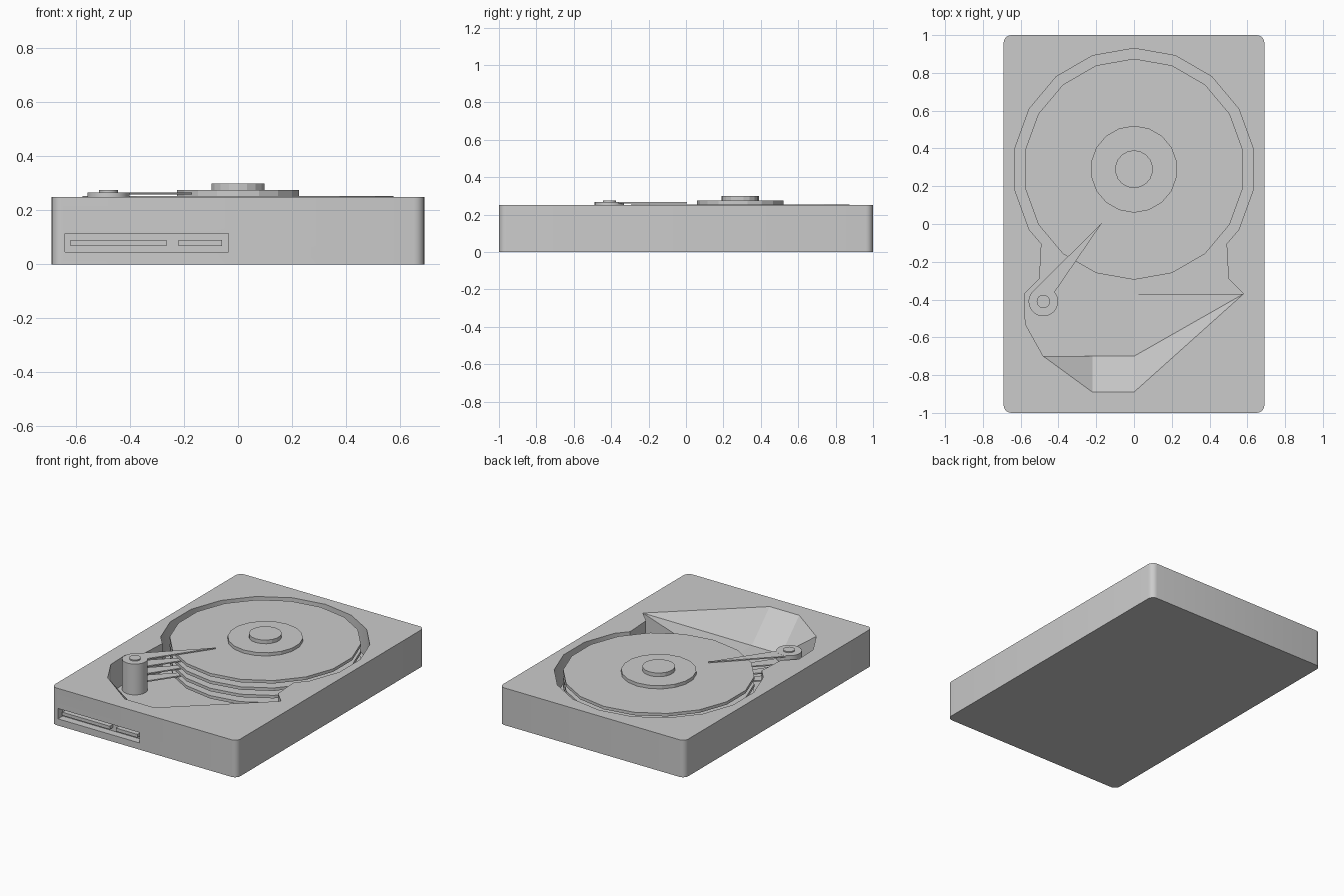
import bpy
import bmesh
from math import cos, sin, radians

default = bpy.data.objects.get("Cube")
if default:
    bpy.data.objects.remove(default, do_unlink=True)

TOP, FLOOR = 0.25, 0.06
SPINDLE = (0, 0.29)
PIVOT = (-0.48, -0.41)

grey = bpy.data.materials.new("light_grey")
grey.use_nodes = True
grey.diffuse_color = (0.6, 0.6, 0.6, 1)
grey.node_tree.nodes["Principled BSDF"].inputs["Base Color"].default_value = (0.6, 0.6, 0.6, 1)


def finish(name, bm):
    mesh = bpy.data.meshes.new(name)
    bm.to_mesh(mesh)
    bm.free()
    obj = bpy.data.objects.new(name, mesh)
    bpy.context.collection.objects.link(obj)
    mesh.materials.append(grey)
    return obj


def prism(name, outline, z0, z1):
    """Extrude a flat outline from z0 to z1."""
    bm = bmesh.new()
    face = bm.faces.new([bm.verts.new((x, y, z0)) for x, y in outline])
    out = bmesh.ops.extrude_face_region(bm, geom=[face])
    top = [v for v in out["geom"] if isinstance(v, bmesh.types.BMVert)]
    bmesh.ops.translate(bm, verts=top, vec=(0, 0, z1 - z0))
    bmesh.ops.recalc_face_normals(bm, faces=bm.faces)
    return finish(name, bm)


def ring(center, radius, start=-90, stop=270, step=20):
    """Points around a circle, in degrees."""
    return [(center[0] + radius * cos(radians(a)), center[1] + radius * sin(radians(a)))
            for a in range(start, stop, step)]


def box(name, x0, x1, y0, y1, z0, z1):
    return prism(name, [(x0, y0), (x1, y0), (x1, y1), (x0, y1)], z0, z1)


def smooth(obj):
    bpy.ops.object.select_all(action="DESELECT")
    bpy.context.view_layer.objects.active = obj
    obj.select_set(True)
    bpy.ops.object.shade_smooth_by_angle(angle=radians(25))


def cut(obj, cutter):
    mod = obj.modifiers.new("cut", "BOOLEAN")
    mod.operation, mod.solver, mod.object = "DIFFERENCE", "EXACT", cutter
    bpy.context.view_layer.objects.active = obj
    bpy.ops.object.modifier_apply(modifier=mod.name)
    bpy.data.objects.remove(cutter, do_unlink=True)


# Case with rounded upright corners
corner = 0.04
outline = []
for sx, sy, start in ((1, 1, 0), (-1, 1, 90), (-1, -1, 180), (1, -1, 270)):
    outline += ring((sx * (0.69 - corner), sy * (1 - corner)), corner, start, start + 91, 18)
case = prism("case", outline, 0, TOP)

# Well for the platters and the arm
well = ring(SPINDLE, 0.64, -30, 211)
well += [(-0.49, -0.105), (-0.50, -0.29), (-0.58, -0.37), (-0.575, -0.53), (-0.48, -0.70),
         (-0.22, -0.89), (0, -0.89), (0.58, -0.37), (0.50, -0.29), (0.49, -0.105)]
cut(case, prism("well_cutter", well, FLOOR, TOP + 0.1))

# Connector recess in the front
cut(case, box("recess_cutter", -0.64, -0.035, -1.1, -0.95, 0.045, 0.115))
smooth(case)
for name, x0, x1 in (("power_connector", -0.62, -0.265), ("data_connector", -0.22, -0.06)):
    box(name, x0, x1, -0.985, -0.945, 0.068, 0.09)

# Sloping surfaces at the front of the well
bm = bmesh.new()
points = {
    "front": (0, -0.89, TOP), "side": (0.58, -0.37, TOP), "side_low": (0.58, -0.37, FLOOR),
    "mid": (0, -0.70, FLOOR), "back": (0, -0.37, FLOOR),
    "left": (-0.22, -0.89, TOP), "left_low": (-0.22, -0.70, FLOOR),
    "end": (-0.48, -0.70, TOP), "end_low": (-0.48, -0.70, FLOOR),
}
v = {key: bm.verts.new(co) for key, co in points.items()}
for keys in ("front side mid", "side back mid", "side side_low back",
             "front mid left_low left", "left left_low end", "end left_low end_low"):
    bm.faces.new([v[k] for k in keys.split()])
finish("well_slopes", bm)

# Platter stack on its spindle
for i in range(4):
    top = TOP + 0.003 - 0.05 * i
    prism(f"platter_{i + 1}", ring(SPINDLE, 0.585), top - 0.02, top)
prism("spindle_hub", ring(SPINDLE, 0.23), FLOOR, 0.275)
prism("spindle_cap", ring(SPINDLE, 0.10), 0.275, 0.30)

# Pivot post with a tapered arm above each platter
smooth(prism("arm_pivot", ring(PIVOT, 0.078, step=10), FLOOR, 0.267))
smooth(prism("pivot_cap", ring(PIVOT, 0.035, step=15), 0.267, 0.275))
for i in range(4):
    z = 0.258 - 0.05 * i
    prism(f"arm_{i + 1}", [(-0.535, -0.355), (-0.42, -0.36), (-0.17, 0.005)], z, z + 0.008)
